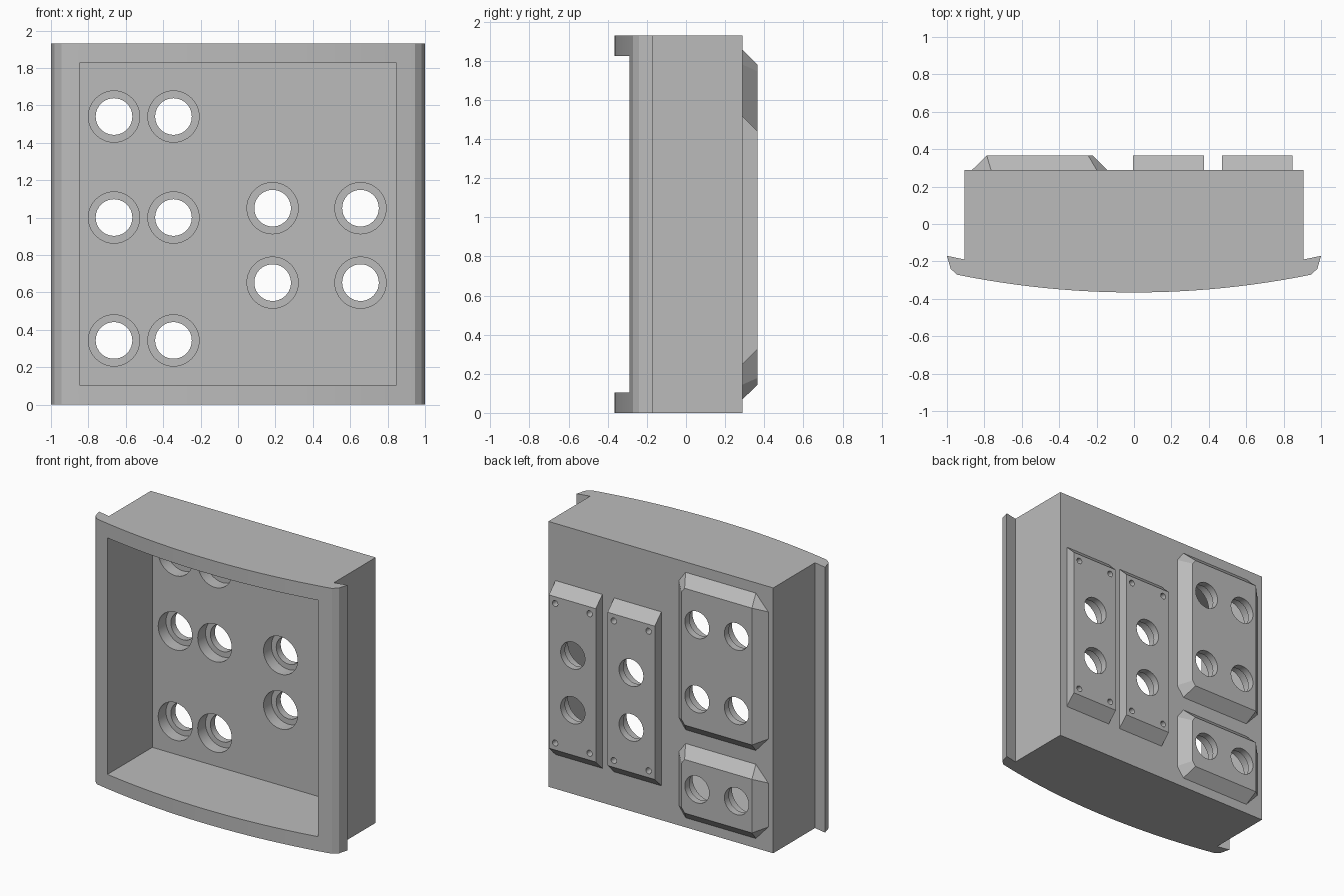
import bpy, bmesh, math

if "Cube" in bpy.data.objects:
    bpy.data.objects.remove(bpy.data.objects["Cube"])

GREY = bpy.data.materials.new("grey_plastic")
GREY.diffuse_color = (0.5, 0.5, 0.5, 1)
GREY.use_nodes = True
GREY.node_tree.nodes["Principled BSDF"].inputs["Base Color"].default_value = GREY.diffuse_color

BACK, PAD_TOP, FLOOR = 0.29, 0.366, 0.225


def make_object(name, bm):
    bmesh.ops.remove_doubles(bm, verts=bm.verts, dist=1e-5)
    bmesh.ops.recalc_face_normals(bm, faces=bm.faces)
    mesh = bpy.data.meshes.new(name)
    bm.to_mesh(mesh)
    bm.free()
    mesh.materials.append(GREY)
    ob = bpy.data.objects.new(name, mesh)
    bpy.context.collection.objects.link(ob)
    return ob


def loft(name, rings):
    """Closed solid through equal-length rings of 3D points."""
    bm = bmesh.new()
    vs = [[bm.verts.new(p) for p in r] for r in rings]
    n = len(rings[0])
    bm.faces.new(vs[0])
    bm.faces.new(vs[-1])
    for a, b in zip(vs, vs[1:]):
        for i in range(n):
            j = (i + 1) % n
            bm.faces.new((a[i], a[j], b[j], b[i]))
    return make_object(name, bm)


def at_y(points, y):
    return [(x, y, z) for x, z in points]


def cylinder(name, x, z, r, y0, y1, n=40):
    ring = [(x + r * math.cos(2 * math.pi * i / n),
             z + r * math.sin(2 * math.pi * i / n)) for i in range(n)]
    return loft(name, [at_y(ring, y0), at_y(ring, y1)])


def boolean(target, tool, operation):
    tool.hide_render = True
    bpy.context.view_layer.objects.active = target
    mod = target.modifiers.new("bool", 'BOOLEAN')
    mod.operation, mod.solver, mod.object = operation, 'EXACT', tool
    bpy.ops.object.modifier_apply(modifier=mod.name)
    bpy.data.objects.remove(tool)


def rect(x0, x1, z0, z1):
    return [(x0, z0), (x1, z0), (x1, z1), (x0, z1)]


def octagon(x0, x1, z0, z1, left, right):
    """Rectangle with cut corners; left and right are (dx, dz) cuts."""
    (a, b), (c, d) = left, right
    return [(x0 + a, z0), (x1 - c, z0), (x1, z0 + d), (x1, z1 - d),
            (x1 - c, z1), (x0 + a, z1), (x0, z1 - b), (x0, z0 + b)]


# Housing: bowed front with side lips and a boxy rear
R = 4.76
arc = [(-0.945 + 1.89 * i / 28) for i in range(29)]
profile = [(-0.905, BACK), (-0.905, -0.19), (-1, -0.17), (-0.98, -0.24)]
profile += [(x, -0.366 + R - math.sqrt(R * R - x * x)) for x in arc]
profile += [(0.98, -0.24), (1, -0.17), (0.905, -0.19), (0.905, BACK)]
housing = loft("housing", [[(x, y, z) for x, y in profile] for z in (0, 1.93)])

# Front pocket
p = rect(-0.847, 0.847, 0.105, 1.825)
boolean(housing, loft("pocket_cutter", [at_y(p, -0.6), at_y(p, FLOOR)]), 'DIFFERENCE')

# Cut-corner pads on the rear
for z0, z1 in ((0.71, 1.855), (0.07, 0.61)):
    base = octagon(-0.865, -0.145, z0, z1, (0.1, 0.11), (0.055, 0.075))
    face = octagon(-0.787, -0.22, z0 + 0.075, z1 - 0.075, (0, 0), (0.025, 0.034))
    pad = loft("corner_pad", [at_y(base, 0.26), at_y(base, BACK), at_y(face, PAD_TOP)])
    boolean(housing, pad, 'UNION')

# Strip pads with sloped ends and four blind screw holes each
for x0, x1 in ((-0.005, 0.375), (0.47, 0.847)):
    base = rect(x0, x1, 0.25, 1.515)
    face = rect(x0, x1, 0.325, 1.44)
    strip = loft("strip_pad", [at_y(base, 0.26), at_y(base, BACK), at_y(face, PAD_TOP)])
    boolean(housing, strip, 'UNION')
    for x in (x0 + 0.05, x1 - 0.05):
        for z in (0.375, 1.39):
            boolean(housing, cylinder("screw_cutter", x, z, 0.022, 0.315, 0.5, 16), 'DIFFERENCE')

# Through holes, counterbored from the pocket
holes = [(x, z) for x in (-0.663, -0.345) for z in (0.343, 1.0, 1.54)]
holes += [(x, z) for x in (0.185, 0.655) for z in (0.652, 1.05)]
for x, z in holes:
    boolean(housing, cylinder("bore_cutter", x, z, 0.098, 0.1, 0.5), 'DIFFERENCE')
    boolean(housing, cylinder("counterbore_cutter", x, z, 0.137, 0.1, 0.315), 'DIFFERENCE')

bpy.ops.object.select_all(action='DESELECT')
housing.select_set(True)
bpy.context.view_layer.objects.active = housing
bpy.ops.object.shade_smooth_by_angle(angle=math.radians(25))
